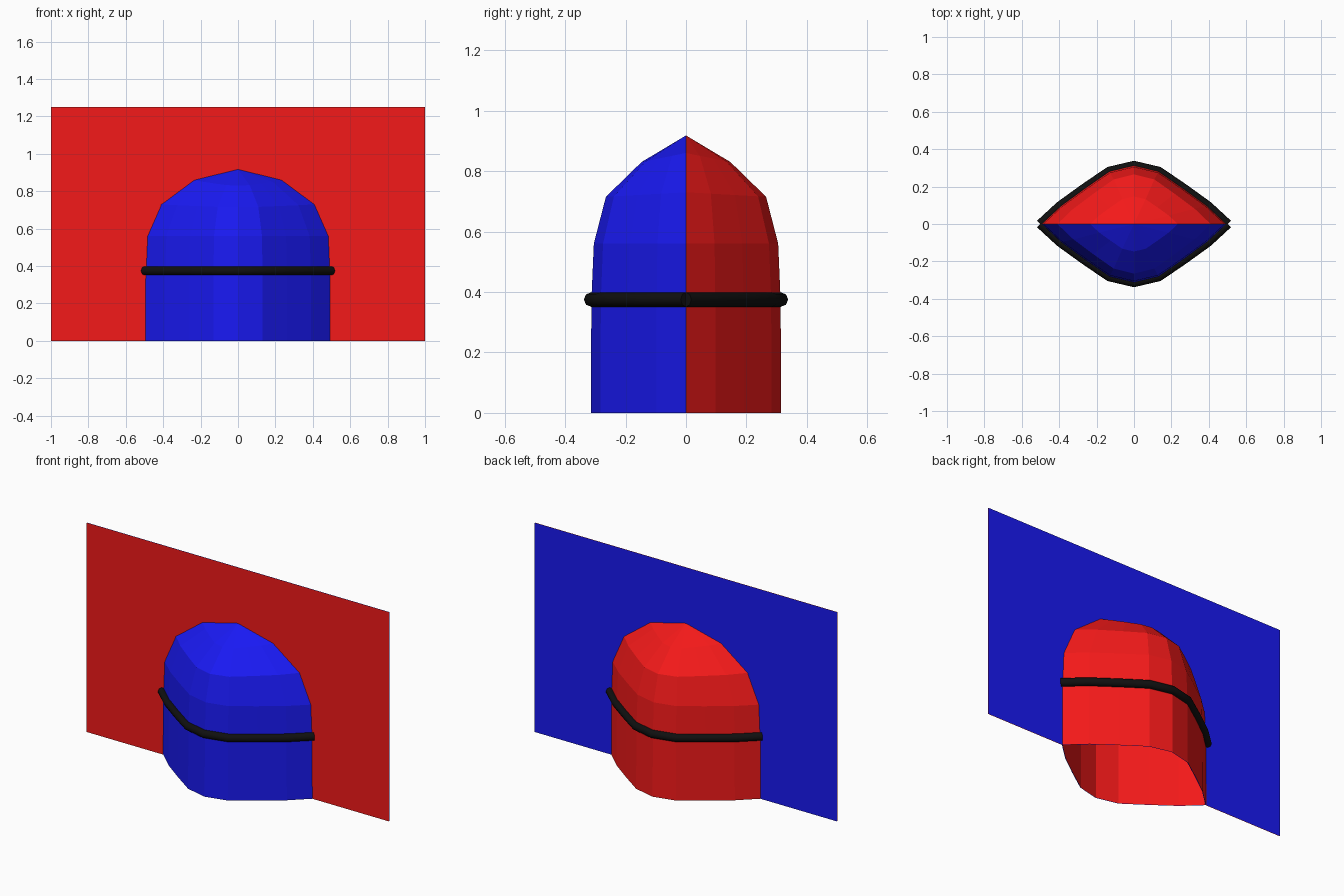
import bpy, bmesh

if "Cube" in bpy.data.objects:
    bpy.data.objects.remove(bpy.data.objects["Cube"])


def material(name, rgb):
    m = bpy.data.materials.new(name)
    m.diffuse_color = (*rgb, 1)
    m.use_nodes = True
    m.node_tree.nodes["Principled BSDF"].inputs["Base Color"].default_value = m.diffuse_color
    return m


RED = material("red", (0.9, 0.01, 0.01))
BLUE = material("blue", (0.01, 0.01, 0.9))
BLACK = material("black", (0.005, 0.005, 0.005))

# Half cross-section of the dome: (fraction of width, fraction of depth)
HALF = [(1, 0), (0.79, 0.31), (0.53, 0.61), (0.265, 0.9), (0, 1)]
SECTION = HALF + [(-u, v) for u, v in HALF[-2::-1]]
# Dome levels: half width, half depth, height at the seam, height at the middle
LEVELS = [(0.495, 0.315, 0, 0), (0.493, 0.313, 0.375, 0.375),
          (0.485, 0.305, 0.56, 0.56), (0.41, 0.265, 0.73, 0.715),
          (0.235, 0.147, 0.86, 0.83)]
APEX = 0.918


def add_mesh(name, bm, mat):
    bmesh.ops.recalc_face_normals(bm, faces=bm.faces)
    me = bpy.data.meshes.new(name)
    bm.to_mesh(me)
    bm.free()
    me.materials.append(mat)
    ob = bpy.data.objects.new(name, me)
    bpy.context.collection.objects.link(ob)
    return ob


def half_dome(name, side, mat, scale=1.0, flip=False):
    bm = bmesh.new()
    rows = []
    for w, d, ze, zm in LEVELS:
        rows.append([bm.verts.new((u * w * scale, side * v * d * scale,
                                   (ze + (zm - ze) * v) * scale))
                     for u, v in SECTION])
    top = bm.verts.new((0, 0, APEX * scale))
    for a, b in zip(rows, rows[1:]):
        for i in range(len(a) - 1):
            bm.faces.new((a[i], a[i + 1], b[i + 1], b[i]))
    for p, q in zip(rows[-1], rows[-1][1:]):
        bm.faces.new((p, q, top))
    ob = add_mesh(name, bm, mat)
    # Point normals outward, or inward for the lining
    me = ob.data
    if (me.polygons[3].normal.y * side < 0) != flip:
        me.flip_normals()


def backdrop(name, y, mat):
    # Rectangle with an arched opening where the dome sits
    right = [(w, ze) for w, _, ze, _ in LEVELS]
    arch = [(-w, z) for w, z in right] + [(0, APEX)] + right[::-1]
    outline = [(-1, 0)] + arch + [(1, 0), (1, 1.25), (-1, 1.25)]
    bm = bmesh.new()
    bm.faces.new([bm.verts.new((x, y, z)) for x, z in outline])
    bmesh.ops.triangulate(bm, faces=bm.faces)
    me = add_mesh(name, bm, mat).data
    if me.polygons[0].normal.y * y < 0:
        me.flip_normals()


def band(name, side):
    # Round cord following half of the dome
    cu = bpy.data.curves.new(name, 'CURVE')
    cu.dimensions = '3D'
    cu.bevel_depth = 0.024
    cu.bevel_resolution = 2
    cu.use_fill_caps = True
    sp = cu.splines.new('POLY')
    sp.points.add(len(SECTION) - 1)
    for p, (u, v) in zip(sp.points, SECTION):
        p.co = (u * 0.502, side * v * 0.314, 0.375, 1)
    cu.materials.append(BLACK)
    bpy.context.collection.objects.link(bpy.data.objects.new(name, cu))


# Two-sided cloth sheet
backdrop("sheet_front", -0.002, RED)
backdrop("sheet_back", 0.002, BLUE)

# Dome halves with contrasting linings, and the cord around them
for label, side, outer, inner in (("front", -1, BLUE, RED), ("back", 1, RED, BLUE)):
    half_dome("dome_" + label, side, outer)
    half_dome("lining_" + label, side, inner, 0.99, True)
    band("band_" + label, side)
